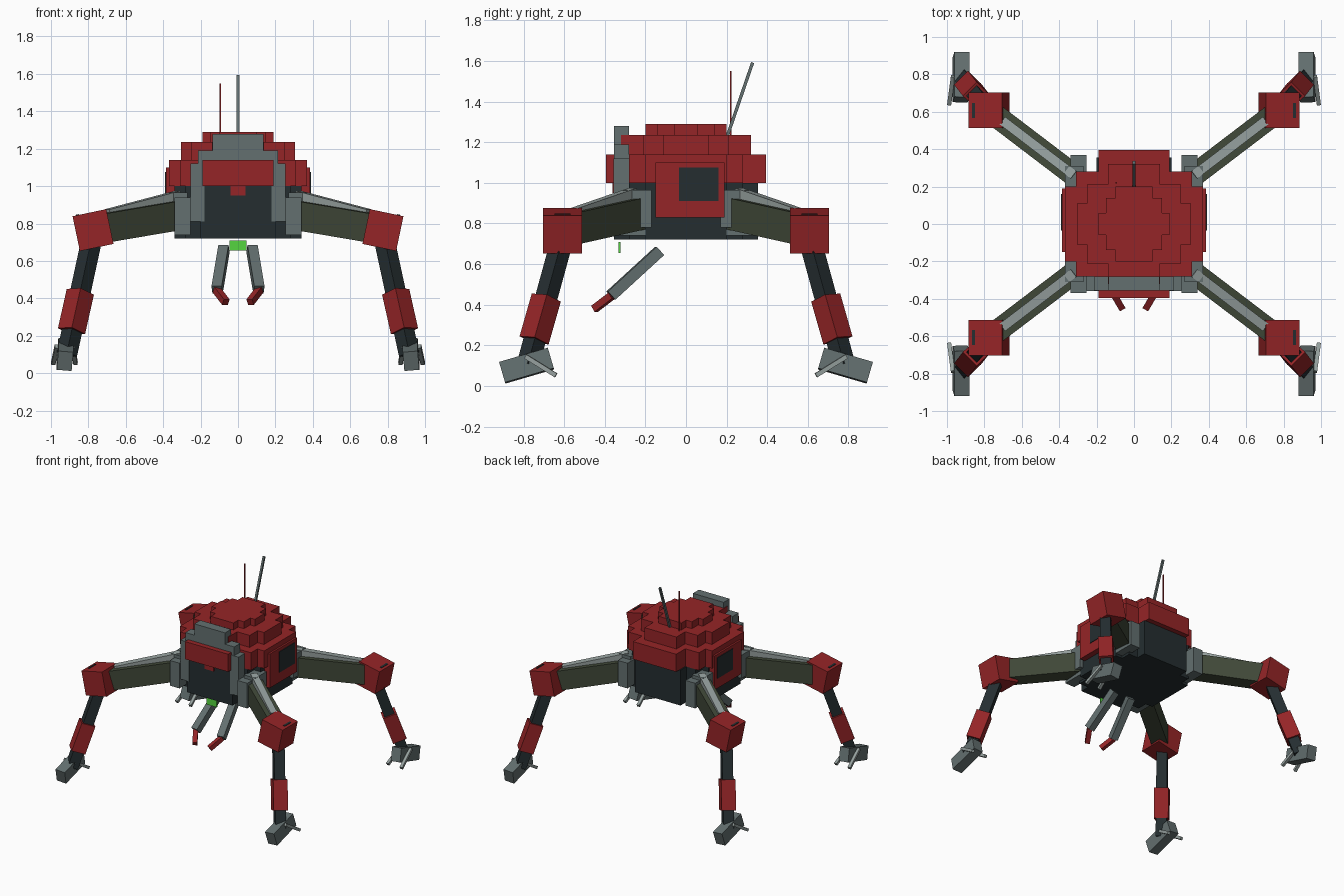
import bpy
import bmesh
from mathutils import Vector

if "Cube" in bpy.data.objects:
    bpy.data.objects.remove(bpy.data.objects["Cube"], do_unlink=True)


def material(name, rgb):
    mat = bpy.data.materials.new(name)
    mat.use_nodes = True
    mat.diffuse_color = (*rgb, 1)
    mat.node_tree.nodes["Principled BSDF"].inputs["Base Color"].default_value = (*rgb, 1)
    return mat


RED = material("red_armour", (0.30, 0.018, 0.02))
GREY = material("steel_grey", (0.125, 0.16, 0.16))
LIGHT = material("light_grey", (0.30, 0.35, 0.34))
DARK = material("dark_slate", (0.018, 0.027, 0.03))
OLIVE = material("dark_olive", (0.052, 0.066, 0.04))
GREEN = material("bright_green", (0.09, 0.66, 0.05))


def finish(name, bm, mat):
    bmesh.ops.recalc_face_normals(bm, faces=bm.faces)
    mesh = bpy.data.meshes.new(name)
    bm.to_mesh(mesh)
    bm.free()
    mesh.materials.append(mat)
    obj = bpy.data.objects.new(name, mesh)
    bpy.context.collection.objects.link(obj)
    return obj


def box(name, mat, xs, ys, zs):
    """Upright box given by its extents."""
    bm = bmesh.new()
    bmesh.ops.create_cube(bm, size=1)
    for v in bm.verts:
        v.co = Vector(sum(r) / 2 + c * (r[1] - r[0]) for c, r in zip(v.co, (xs, ys, zs)))
    return finish(name, bm, mat)


def bar(name, mat, start, end, width, height, up=(0, 0, 1)):
    """Box running from start to end, its height turned towards up."""
    a, b = Vector(start), Vector(end)
    along = (b - a).normalized()
    side = Vector(up).cross(along).normalized()
    top = along.cross(side)
    bm = bmesh.new()
    bmesh.ops.create_cube(bm, size=1)
    for v in bm.verts:
        c = v.co.copy()
        v.co = (a + b) / 2 + along * c.x * (b - a).length + side * c.y * width + top * c.z * height
    return finish(name, bm, mat)


def stepped_layer(name, mat, steps, low, high):
    """Prism with a stair-stepped round outline, one quarter given by steps."""
    quarter = []
    for i, (x, y) in enumerate(steps):
        quarter.append((x, y))
        if i + 1 < len(steps):
            quarter.append((steps[i + 1][0], y))
    outline = quarter + [(-x, y) for x, y in reversed(quarter)]
    outline += [(-x, -y) for x, y in reversed(outline)][::-1]
    bm = bmesh.new()
    face = bm.faces.new([bm.verts.new((x, y, low)) for x, y in outline])
    new = bmesh.ops.extrude_face_region(bm, geom=[face])["geom"]
    bmesh.ops.translate(bm, vec=(0, 0, high - low),
                        verts=[g for g in new if isinstance(g, bmesh.types.BMVert)])
    return finish(name, bm, mat)


def span(s, a, b):
    return tuple(sorted((s * a, s * b)))


# Hull and stepped dome
stepped_layer("hull", DARK, [(0.34, 0.2), (0.28, 0.28), (0.2, 0.355)], 0.72, 1.0)
stepped_layer("dome_lower", RED, [(0.37, 0.2), (0.31, 0.28), (0.19, 0.395)], 1.0, 1.14)
stepped_layer("dome_middle", RED, [(0.305, 0.11), (0.25, 0.21), (0.14, 0.32)], 1.14, 1.235)
stepped_layer("dome_top", RED, [(0.19, 0.06), (0.15, 0.14), (0.1, 0.2)], 1.235, 1.29)

# Front frame
box("frame_top", GREY, (-0.135, 0.135), (-0.355, -0.28), (1.19, 1.28))
box("frame_bridge", GREY, (-0.215, 0.215), (-0.355, -0.28), (1.1, 1.19))
box("face_trim", RED, (-0.04, 0.04), (-0.362, -0.354), (0.95, 1.0))

for s, side in ((1, "left"), (-1, "right")):
    box(side + "_frame_column", GREY, span(s, 0.18, 0.255), (-0.358, -0.275), (0.81, 1.12))
    # Side hatch
    box(side + "_hatch", RED, span(s, 0.33, 0.385), (-0.15, 0.19), (0.83, 1.1))
    box(side + "_hatch_window", DARK, span(s, 0.384, 0.39), (-0.035, 0.16), (0.91, 1.075))
    # Forward claws
    bar(side + "_claw_arm", GREY, (s * 0.075, -0.13, 0.665), (s * 0.112, -0.37, 0.445), 0.055, 0.055)
    bar(side + "_claw_tip", RED, (s * 0.115, -0.365, 0.445), (s * 0.065, -0.45, 0.38), 0.035, 0.035)

    for t, end in ((1, "back"), (-1, "front")):
        tag = end + "_" + side

        def p(x, y, z):
            return (s * x, t * y, z)

        # Hip
        box(tag + "_hip_outer", GREY, span(s, 0.255, 0.34), span(t, 0.2, 0.37), (0.74, 0.94))
        box(tag + "_hip_inner", GREY, span(s, 0.27, 0.37), span(t, 0.17, 0.31), (0.78, 0.965))
        # Thigh with its top rail
        bar(tag + "_thigh", OLIVE, p(0.3, 0.245, 0.85), p(0.76, 0.595, 0.772), 0.12, 0.155)
        bar(tag + "_thigh_rail", LIGHT, p(0.32, 0.26, 0.95), p(0.7, 0.55, 0.85), 0.05, 0.05)
        # Knee block
        bar(tag + "_knee", RED, p(0.685, 0.608, 0.784), p(0.865, 0.608, 0.746), 0.19, 0.19)
        bar(tag + "_knee_slot", DARK, p(0.85, 0.608, 0.846), p(0.865, 0.608, 0.843), 0.08, 0.008)
        # Shin and cuff
        out = p(1, 1, 0)
        bar(tag + "_shin", DARK, p(0.785, 0.615, 0.7), p(0.915, 0.78, 0.1), 0.078, 0.078, out)
        bar(tag + "_cuff", RED, p(0.843, 0.688, 0.435), p(0.89, 0.748, 0.225), 0.105, 0.105, out)
        # Foot and its heel spikes
        bar(tag + "_foot", GREY, p(0.925, 0.665, 0.135), p(0.925, 0.905, 0.065), 0.08, 0.105, p(-0.08, 0, 1))
        bar(tag + "_outer_spike", LIGHT, p(0.968, 0.79, 0.145), p(0.988, 0.64, 0.052), 0.022, 0.022)
        bar(tag + "_inner_spike", LIGHT, p(0.885, 0.79, 0.145), p(0.868, 0.64, 0.052), 0.022, 0.022)

# Sensor under the nose
box("sensor", GREEN, (-0.045, 0.045), (-0.332, -0.322), (0.655, 0.71))

# Aerials
bar("thick_aerial", GREY, (0, 0.205, 1.235), (0, 0.328, 1.592), 0.016, 0.016, (1, 0, 0))
box("thin_aerial", RED, (-0.098, -0.09), (0.216, 0.224), (1.23, 1.55))
